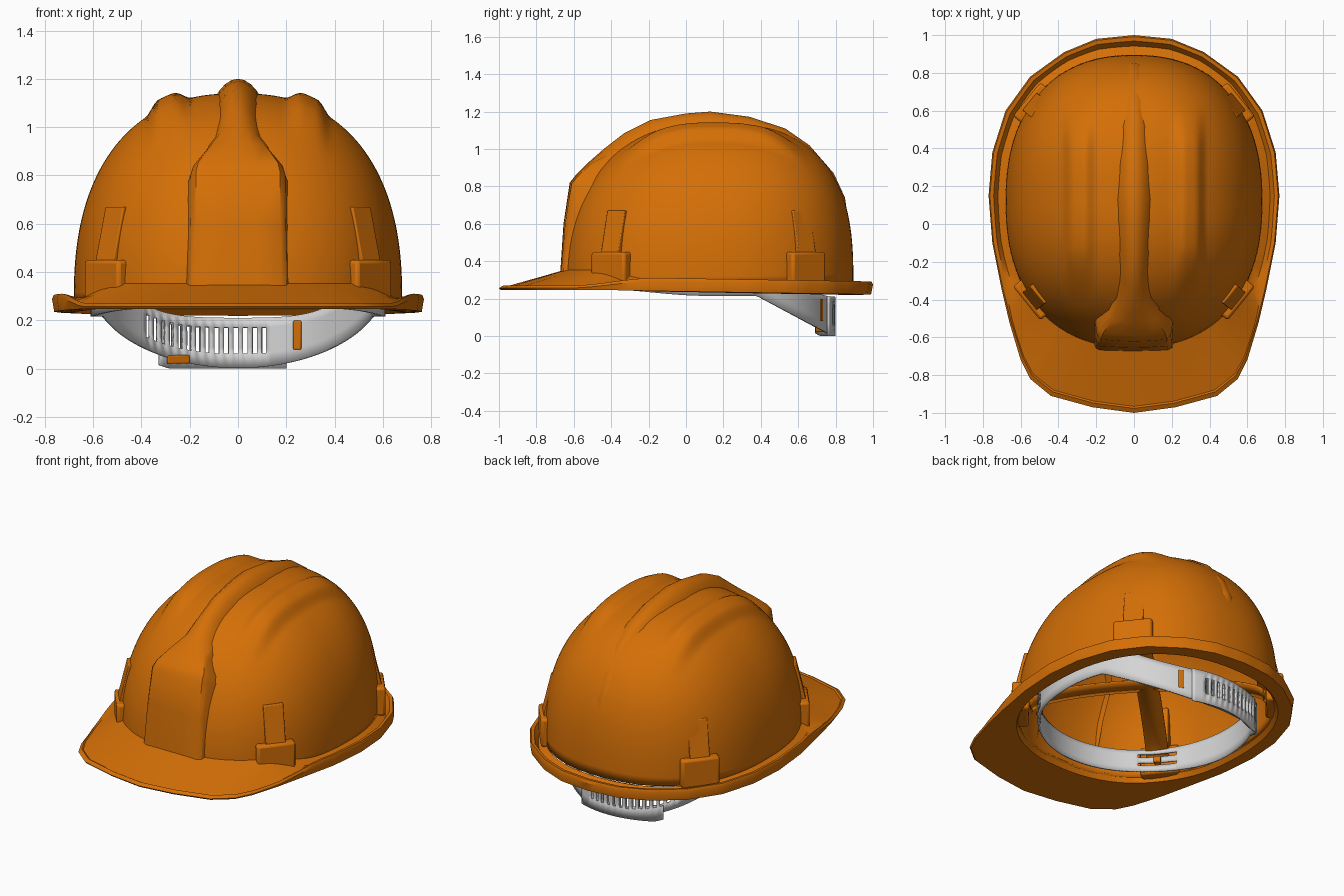
import bpy, bmesh, math
from mathutils import Vector, Matrix

cube = bpy.data.objects.get("Cube")
if cube:
    bpy.data.objects.remove(cube, do_unlink=True)


def material(name, color):
    m = bpy.data.materials.new(name)
    m.use_nodes = True
    m.diffuse_color = color
    bsdf = m.node_tree.nodes["Principled BSDF"]
    bsdf.inputs["Base Color"].default_value = color
    bsdf.inputs["Roughness"].default_value = 0.5
    return m


ORANGE = material("safety orange", (0.66, 0.16, 0.002, 1))
GREY = material("light grey plastic", (0.66, 0.66, 0.66, 1))
CY = 0.12            # centre of the shell in y
BASE, RISE = 0.28, 0.86


def smooth(a, b, v):
    t = min(1, max(0, (v - a) / (b - a)))
    return t * t * (3 - 2 * t)


def finish(name, bm, mat, angle=35, thickness=0, bevel=0):
    bmesh.ops.remove_doubles(bm, verts=bm.verts, dist=1e-5)
    bmesh.ops.recalc_face_normals(bm, faces=bm.faces)
    mesh = bpy.data.meshes.new(name)
    bm.to_mesh(mesh)
    bm.free()
    mesh.materials.append(mat)
    obj = bpy.data.objects.new(name, mesh)
    bpy.context.collection.objects.link(obj)
    bpy.ops.object.select_all(action='DESELECT')
    obj.select_set(True)
    bpy.context.view_layer.objects.active = obj
    bpy.ops.object.shade_smooth_by_angle(angle=math.radians(angle))
    if thickness:
        s = obj.modifiers.new("thickness", 'SOLIDIFY')
        s.thickness, s.offset = thickness, -1
    if bevel:
        b = obj.modifiers.new("bevel", 'BEVEL')
        b.width, b.segments = bevel, 2
    return obj


def loft(name, rings, mat, wrap=False, closed=False, hole=None, **kw):
    """Skin a list of point rings; wrap joins each ring, closed joins last ring to first."""
    bm = bmesh.new()
    rows = [[bm.verts.new(p) for p in r] for r in rings]
    n, m = len(rows), len(rows[0])
    for i in range(n if closed else n - 1):
        for j in range(m if wrap else m - 1):
            if hole and hole(i, j):
                continue
            a, b, k = rows[i], rows[(i + 1) % n], (j + 1) % m
            bm.faces.new((a[j], a[k], b[k], b[j]))
    return finish(name, bm, mat, **kw)


def box(name, size, place, mat, bevel=0.015, top=1.0):
    bm = bmesh.new()
    bmesh.ops.create_cube(bm, size=1)
    for v in bm.verts:
        v.co = Vector(v.co[k] * size[k] for k in range(3))
        if v.co.z > 0:
            v.co.x = -size[0] / 2 + (v.co.x + size[0] / 2) * top
    bm.transform(place)
    return finish(name, bm, mat, bevel=bevel)


def plan(a):
    """Point of the shell's footprint in the direction a."""
    c, s = math.cos(a), math.sin(a)
    r = (abs(c / 0.68) ** 2.3 + abs(s / 0.775) ** 2.3) ** (-1 / 2.3)
    return r * c, r * s


# Shell: rounded dome, steeper at the back, with two raised side ribs
ROWS, SEGS = 64, 128
dome = []
for i in range(ROWS + 1):
    phi = math.pi / 2 * i / ROWS
    ring = []
    for j in range(SEGS):
        a = math.tau * j / SEGS
        s = math.sin(a)
        n = 2.38 + (0.37 if s > 0 else -0.16) * s * s
        r = max(0, math.cos(phi)) ** (2 / n) if i < ROWS else 0
        px, py = plan(a)
        x, y, z = px * r, CY + py * r, BASE + RISE * math.sin(phi) ** (2 / n)
        rib = smooth(0.19, 0.27, abs(x)) * smooth(0.385, 0.33, abs(x))
        z += 0.042 * rib * smooth(-0.42, -0.12, y) * smooth(0.68, 0.4, y)
        ring.append((x, y, z))
    dome.append(ring)
loft("shell_dome", dome, ORANGE, wrap=True, thickness=0.02)

# Front panel narrowing into the centre ridge: y, z, half width, depth
PATH = [(-0.675, 0.3, 0.205, 0.06), (-0.655, 0.6, 0.2, 0.12), (-0.622, 0.82, 0.198, 0.17),
        (-0.59, 0.86, 0.187, 0.18), (-0.52, 0.93, 0.13, 0.16), (-0.44, 1.0, 0.09, 0.14),
        (-0.33, 1.085, 0.07, 0.13), (-0.19, 1.155, 0.065, 0.11), (0, 1.19, 0.063, 0.08),
        (0.13, 1.2, 0.063, 0.075), (0.34, 1.172, 0.062, 0.075), (0.53, 1.11, 0.06, 0.07),
        (0.66, 1.02, 0.055, 0.06), (0.79, 0.87, 0.05, 0.05), (0.85, 0.74, 0.042, 0.03),
        (0.885, 0.5, 0.025, 0.02)]
PANEL = [(1.08, 1), (0.99, 0.25), (0.88, 0.07), (0.4, 0.02), (0, 0)]
RIDGE = [(1.5, 1), (1.2, 0.62), (0.85, 0.3), (0.42, 0.07), (0, 0)]
ridge = []
for y, z, w, depth in PATH:
    inward = Vector((0, CY - y, 0.5 - z)).normalized()
    f = smooth(0.14, 0.08, w)
    half = [(u + (v - u) * f, d + (e - d) * f) for (u, d), (v, e) in zip(PANEL, RIDGE)]
    section = [(-u, d) for u, d in half] + half[-2::-1]
    ridge.append([Vector((u * w, y, z)) + inward * depth * d for u, d in section])
loft("front_panel_and_ridge", ridge, ORANGE)

# Brim: gutter lip round the back and sides, flat visor at the front
EDGE = [(0, 1), (0.2, 0.98), (0.37, 0.91), (0.55, 0.78), (0.68, 0.6), (0.75, 0.38),
        (0.77, 0.15), (0.75, -0.1), (0.7, -0.35), (0.66, -0.52), (0.6, -0.72),
        (0.55, -0.82), (0.44, -0.91), (0.22, -0.97), (0, -1)]
LIP = [(0, 0.29), (0.45, 0.27), (0.7, 0.305), (0.92, 0.308), (1, 0.29), (0.9, 0.238),
       (0, 0.235), (-0.25, 0.26)]
VISOR = [(0, 0.352), (0.4, 0.312), (0.9, 0.264), (0.93, 0.27), (1, 0.257), (0.97, 0.246),
         (0, 0.25), (-0.06, 0.29)]
outline = EDGE + [(-x, y) for x, y in reversed(EDGE[1:-1])]
brim = []
for k, (x0, y0) in enumerate(outline):
    x1, y1 = outline[(k + 1) % len(outline)]
    for t in (0, 1 / 3, 2 / 3):
        ox, oy = x0 + (x1 - x0) * t, y0 + (y1 - y0) * t
        ix, iy = plan(math.atan2(oy - CY, ox))
        iy += CY
        f = smooth(-0.15, -0.62, oy)
        tilt = -0.016 * oy * (1 - f)
        ring = []
        for (ta, za), (tb, zb) in zip(LIP, VISOR):
            u, z = ta + (tb - ta) * f, za + (zb - za) * f
            ring.append((ix + (ox - ix) * u, iy + (oy - iy) * u, z + tilt))
        brim.append(ring)
loft("brim", brim, ORANGE, wrap=True, closed=True)

# Four accessory clips with a tapering wedge above each
for side, sx in (("left", 1), ("right", -1)):
    for end, sy in (("front", -1), ("back", 1)):
        x, y = plan(math.pi / 4)
        turn = Matrix.Rotation(math.atan2(sy * 0.63, sx * 0.78), 4, 'Z')
        spot = Matrix.Translation((sx * (x - 0.005), CY + sy * (y - 0.025), 0.36)) @ turn
        box(f"{end}_{side}_clip", (0.1, 0.23, 0.18), spot, ORANGE)
        lift = Matrix.Translation((-0.0325, 0, 0.19))
        box(f"{end}_{side}_clip_wedge", (0.135, 0.12, 0.24), spot @ lift, ORANGE, 0.005, 0.58)

# Headband: hidden under the brim at the front, dropping to the nape, with slots
COLS = 192
LEVELS = (0, 0.28, 0.4, 0.65, 0.8, 1)


def band_point(i, level, out=0):
    a = math.tau * i / COLS
    x, y = (0.61 + out) * math.cos(a), CY + (0.665 + out) * math.sin(a)
    low = 0.25 - 0.035 * smooth(-0.45, 0.1, y) - 0.21 * min(1, max(0, (y - 0.38) / 0.4))
    high = 0.39 - 0.18 * smooth(0.33, 0.8, y)
    return Vector((x, y, max(0, low + (high - low) * level)))


def band_hole(i, j):
    x = band_point(i, 0).x
    if 0 < i < COLS / 2:                              # size slots at the nape
        return 1 <= j <= 3 and i % 2 == 0 and -0.4 < x < 0.14
    corner = abs(abs(x) - 0.45) < 0.07
    return j in (1, 3) and corner                     # paired slots at the front corners


band = [[band_point(i, t) for t in LEVELS] for i in range(COLS)]
loft("headband", band, GREY, closed=True, hole=band_hole, thickness=0.012)

# Overlapping end of the nape strap on the outside of the band
FIRST, LAST = 38, 65
flap = [[band_point(i, t, 0.015) for t in (-0.18,) + LEVELS[1:]] for i in range(FIRST, LAST + 1)]
loft("nape_strap_end", flap, GREY, hole=lambda i, j: band_hole(i + FIRST, j), thickness=0.01)

# Orange fasteners on the inside of the band
for name, i, level, size in (("nape_lock", 35, 0.54, (0.025, 0.035, 0.12)),
                             ("nape_tab", 61, 0, (0.015, 0.1, 0.035)),
                             ("front_left_peg", -22.5, 0.5, (0.04, 0.04, 0.04)),
                             ("front_right_peg", -73.5, 0.5, (0.04, 0.04, 0.04))):
    turn = Matrix.Rotation(math.tau * i / COLS, 4, 'Z')
    spot = Matrix.Translation(band_point(i, level, -0.01)) @ turn
    box(name, size, spot, ORANGE, 0.005)

# Crossed cradle straps slung low inside the shell
for name, a in (("cradle_strap_a", math.pi / 4), ("cradle_strap_b", -math.pi / 4)):
    along = Vector((math.cos(a), math.sin(a), 0))
    across = Vector((-along.y, along.x, 0)) * 0.065
    strap = []
    for k in range(25):
        t = math.pi * k / 24
        p = along * 0.68 * math.cos(t) + Vector((0, CY, 0.35 + 0.11 * math.sin(t)))
        strap.append([p - across, p + across])
    loft(name, strap, ORANGE, thickness=0.01)
